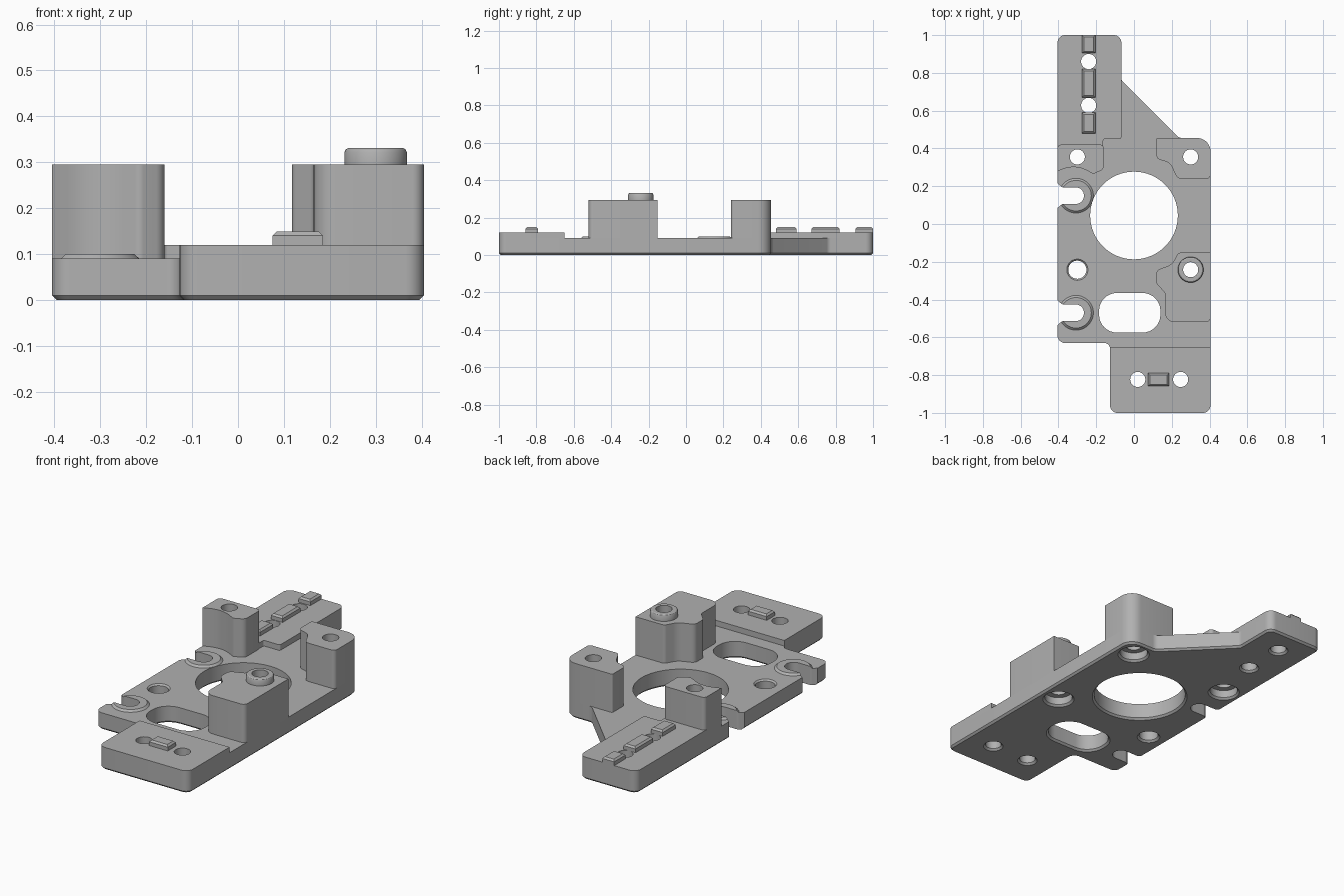
import bpy, bmesh, math
from mathutils import Vector

if "Cube" in bpy.data.objects:
    bpy.data.objects.remove(bpy.data.objects["Cube"])

grey = bpy.data.materials.new("plain grey")
grey.use_nodes = True
grey.diffuse_color = (0.44, 0.44, 0.44, 1)
grey.node_tree.nodes["Principled BSDF"].inputs["Base Color"].default_value = (0.44, 0.44, 0.44, 1)


def rounded(corners, steps=8):
    """Counter-clockwise outline with each (x, y, radius) corner filleted."""
    out = []
    for i, (x, y, r) in enumerate(corners):
        p = Vector((x, y))
        if r == 0:
            out.append(p)
            continue
        d1 = (Vector(corners[i - 1][:2]) - p).normalized()
        d2 = (Vector(corners[(i + 1) % len(corners)][:2]) - p).normalized()
        half = d1.angle(d2) / 2
        t = r / math.tan(half)
        c = p + (d1 + d2).normalized() * r / math.sin(half)
        a, b = p + d1 * t - c, p + d2 * t - c
        ang = a.angle(b)
        for k in range(steps + 1):
            s = k / steps
            out.append(c + (a * math.sin((1 - s) * ang) + b * math.sin(s * ang)) / math.sin(ang))
    return out


def circle(x, y, r, n=48):
    return [Vector((x + r * math.cos(2 * math.pi * k / n), y + r * math.sin(2 * math.pi * k / n)))
            for k in range(n)]


def box(x0, x1, y0, y1, r=0):
    return rounded([(x0, y0, r), (x1, y0, r), (x1, y1, r), (x0, y1, r)])


def grow(outline, amount):
    out = []
    for i, p in enumerate(outline):
        e1 = (p - outline[i - 1]).normalized()
        e2 = (outline[(i + 1) % len(outline)] - p).normalized()
        n1, n2 = Vector((e1.y, -e1.x)), Vector((e2.y, -e2.x))
        out.append(p + (n1 + n2) * amount / (1 + n1.dot(n2)))
    return out


def loft(bm, outline, levels):
    """Closed solid through (height, outward offset) levels."""
    rings = [[bm.verts.new((p.x, p.y, z)) for p in grow(outline, off)] for z, off in levels]
    n = len(outline)
    for lo, hi in zip(rings, rings[1:]):
        for i in range(n):
            j = (i + 1) % n
            bm.faces.new((lo[i], lo[j], hi[j], hi[i]))
    bm.faces.new(rings[0][::-1])
    bm.faces.new(rings[-1])


def make(name, solids):
    bm = bmesh.new()
    for outline, levels in solids:
        loft(bm, outline, levels)
    mesh = bpy.data.meshes.new(name)
    bm.to_mesh(mesh)
    bm.free()
    mesh.materials.append(grey)
    ob = bpy.data.objects.new(name, mesh)
    bpy.context.collection.objects.link(ob)
    return ob


BASE, PAD, POST = 0.09, 0.12, 0.295
parts = []

# Base plate with chamfered underside
plate = rounded([
    (-0.405, -0.63, 0.04), (-0.127, -0.63, 0.03), (-0.127, -1, 0.04), (0.405, -1, 0.04),
    (0.405, 0.455, 0.07), (0.24, 0.455, 0.04), (-0.067, 0.762, 0.03), (-0.067, 1, 0.04),
    (-0.405, 1, 0.04)])
parts.append(make("base_plate", [(plate, [(0, -0.01), (0.01, 0), (BASE, 0)])]))

# Raised end pads
pads = {
    "front_pad": [(-0.127, -1, 0.04), (0.405, -1, 0.04), (0.405, -0.65, 0), (-0.127, -0.65, 0)],
    "back_pad": [(-0.405, 0.38, 0), (-0.163, 0.38, 0), (-0.163, 0.45, 0.01), (-0.067, 0.45, 0.01),
                 (-0.067, 1, 0.04), (-0.405, 1, 0.04)],
}
for name, pts in pads.items():
    parts.append(make(name, [(rounded(pts), [(BASE, 0), (PAD, 0)])]))

# Tall mounting posts
posts = {
    "front_left_post": [
        (0.405, -0.52, 0.025), (0.405, -0.152, 0), (0.235, -0.152, 0.02), (0.2, -0.215, 0.07),
        (0.118, -0.245, 0.03), (0.118, -0.315, 0.03), (0.165, -0.365, 0.03), (0.165, -0.52, 0.05)],
    "back_left_post": [
        (0.405, 0.24, 0.02), (0.405, 0.455, 0.07), (0.118, 0.455, 0.01), (0.118, 0.345, 0.03),
        (0.19, 0.325, 0.06), (0.23, 0.24, 0.03)],
    "back_right_post": [
        (-0.405, 0.28, 0), (-0.31, 0.315, 0.15), (-0.215, 0.265, 0.02), (-0.16, 0.29, 0.03),
        (-0.16, 0.42, 0.02), (-0.405, 0.42, 0.02)],
}
for name, pts in posts.items():
    parts.append(make(name, [(rounded(pts), [(BASE, 0), (POST, 0)])]))

# Locating boss on the front post
parts.append(make("post_boss", [(circle(0.3, -0.242, 0.068),
                                 [(POST, 0), (0.322, 0), (0.328, -0.003), (0.331, -0.008)])]))

# Low rims around the open side slots
SLOT_Y = (0.15, -0.47)
for name, y in zip(("back_slot_rim", "front_slot_rim"), SLOT_Y):
    parts.append(make(name, [(circle(-0.307, y, 0.092), [(BASE, 0), (0.1, -0.011)])]))

# Chamfered locating keys on the pads
keys = [("front_key", 0.075, 0.185, -0.858, -0.79), ("back_key_1", -0.275, -0.205, 0.905, 1),
        ("back_key_2", -0.275, -0.205, 0.67, 0.82), ("back_key_3", -0.275, -0.205, 0.48, 0.59)]
for name, *b in keys:
    parts.append(make(name, [(box(*b), [(PAD, 0), (0.14, 0), (0.149, -0.009)])]))

# Through holes, counterbores and slots
through = [(-0.01, 0.02), (0.01, 0), (0.5, 0)]
bored = [(-0.01, 0.02), (0.01, 0), (0.05, 0), (0.05, -0.03), (0.5, -0.03)]
cuts = [(circle(0, 0.045, 0.232, 96), through),
        (box(-0.185, 0.14, -0.575, -0.365, 0.095), through),
        (circle(-0.3, -0.242, 0.048), [(-0.01, 0.02), (0.01, 0), (0.082, 0), (0.11, 0.028)])]
for x, y in ((0.3, 0.355), (-0.3, 0.355), (0.3, -0.242)):
    cuts.append((circle(x, y, 0.07), bored))
for x, y in ((0.02, -0.823), (0.247, -0.823), (-0.24, 0.86), (-0.24, 0.628)):
    cuts.append((circle(x, y, 0.04), through))
for y in SLOT_Y:
    cuts.append((rounded([
        (-0.5, y - 0.065, 0), (-0.405, y - 0.065, 0), (-0.38, y - 0.044, 0.02),
        (-0.265, y - 0.044, 0.043), (-0.265, y + 0.044, 0.043), (-0.38, y + 0.044, 0.02),
        (-0.405, y + 0.065, 0), (-0.5, y + 0.065, 0)]), [(-0.05, 0), (0.2, 0)]))
cutter = make("hole_cutter", cuts)
cutter.hide_render = True

# Cut every part, then shade
for ob in parts:
    bpy.ops.object.select_all(action="DESELECT")
    bpy.context.view_layer.objects.active = ob
    ob.select_set(True)
    if "key" not in ob.name:
        mod = ob.modifiers.new("holes", "BOOLEAN")
        mod.operation, mod.solver, mod.object = "DIFFERENCE", "EXACT", cutter
        bpy.ops.object.modifier_apply(modifier=mod.name)
    bpy.ops.object.shade_smooth_by_angle(angle=math.radians(30))
bpy.data.objects.remove(cutter)
